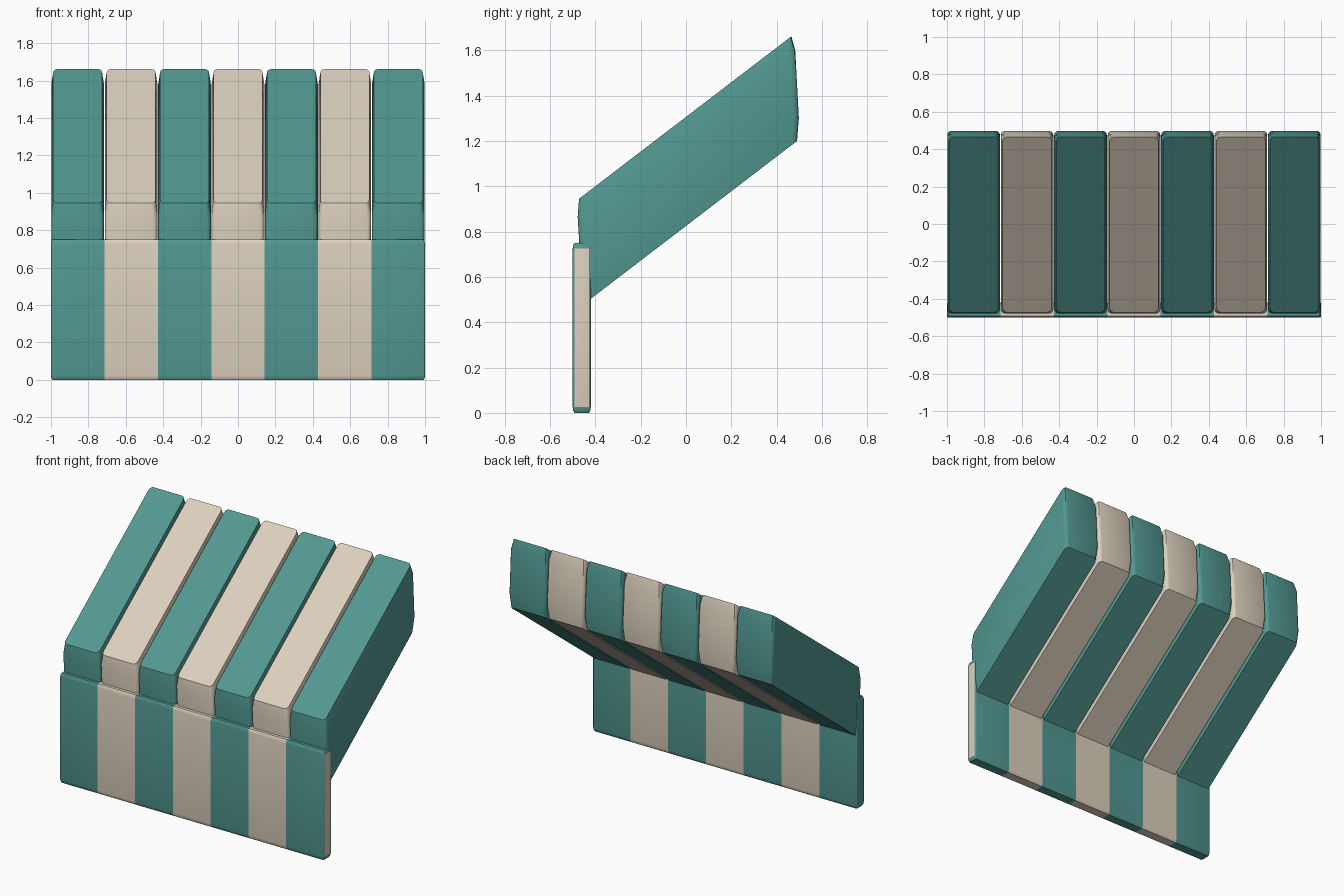
import bpy, bmesh, math
from mathutils import Vector

if "Cube" in bpy.data.objects:
    bpy.data.objects.remove(bpy.data.objects["Cube"])

N = 7
W = 2 / N
SLOPE = 0.765


def material(name, rgb):
    m = bpy.data.materials.new(name)
    m.diffuse_color = (*rgb, 1)
    m.use_nodes = True
    m.node_tree.nodes["Principled BSDF"].inputs["Base Color"].default_value = m.diffuse_color
    return m


TEAL = material("teal", (0.086, 0.315, 0.285))
CREAM = material("cream", (0.72, 0.635, 0.515))


def rounded_rect(x0, x1, y0, y1, rx, ry, seg=3):
    pts = []
    corners = [(x1 - rx, y1 - ry, 0), (x0 + rx, y1 - ry, 90),
               (x0 + rx, y0 + ry, 180), (x1 - rx, y0 + ry, 270)]
    for cx, cy, a0 in corners:
        for i in range(seg + 1):
            a = math.radians(a0 + 90 * i / seg)
            pts.append((cx + rx * math.cos(a), cy + ry * math.sin(a)))
    return pts


def loft(rings):
    """Closed solid through rings of points, listed bottom to top."""
    bm = bmesh.new()
    rows = [[bm.verts.new(p) for p in r] for r in rings]
    for a, b in zip(rows, rows[1:]):
        for i in range(len(a)):
            j = (i + 1) % len(a)
            bm.faces.new((a[i], a[j], b[j], b[i]))
    bm.faces.new(rows[0][::-1])
    bm.faces.new(rows[-1])
    return bm


def finish(bm, name, mats):
    bmesh.ops.recalc_face_normals(bm, faces=bm.faces)
    me = bpy.data.meshes.new(name)
    bm.to_mesh(me)
    bm.free()
    ob = bpy.data.objects.new(name, me)
    bpy.context.collection.objects.link(ob)
    for m in mats:
        me.materials.append(m)
    bpy.ops.object.select_all(action='DESELECT')
    ob.select_set(True)
    bpy.context.view_layer.objects.active = ob
    bpy.ops.object.shade_smooth_by_angle(angle=math.radians(30))
    return ob


# Sloping padded slats: (height at y=0, front y, back y, side inset)
PROFILE = [(0.825, -0.445, 0.490, 0.012), (0.92, -0.460, 0.498, 0.002),
           (1.23, -0.478, 0.482, 0.002), (1.306, -0.472, 0.465, 0.012)]
for k in range(N):
    x0, x1 = -1 + k * W, -1 + (k + 1) * W
    rings = []
    for z, yf, yb, inset in PROFILE:
        plan = rounded_rect(x0 + inset, x1 - inset, yf, yb, 0.022, 0.024)
        rings.append([(x, y, z + SLOPE * y) for x, y in plan])
    finish(loft(rings), f"awning_slat_{k + 1}", [CREAM if k % 2 else TEAL])

# Hanging front valance with softened edges, cut into stripes
rings = []
for z, d in [(0, 0.008), (0.008, 0.003), (0.025, 0), (0.725, 0), (0.742, 0.003), (0.75, 0.008)]:
    plan = rounded_rect(-1 + d, 1 - d, -0.5 + d, -0.42 - d, 0.008, 0.008)
    rings.append([(x, y, z) for x, y in plan])
bm = loft(rings)
for k in range(1, N):
    bmesh.ops.bisect_plane(bm, geom=bm.verts[:] + bm.edges[:] + bm.faces[:],
                           plane_co=Vector((-1 + k * W, 0, 0)), plane_no=Vector((1, 0, 0)))
for f in bm.faces:
    f.material_index = int((f.calc_center_median().x + 1) / W) % 2
finish(bm, "front_valance", [TEAL, CREAM])
